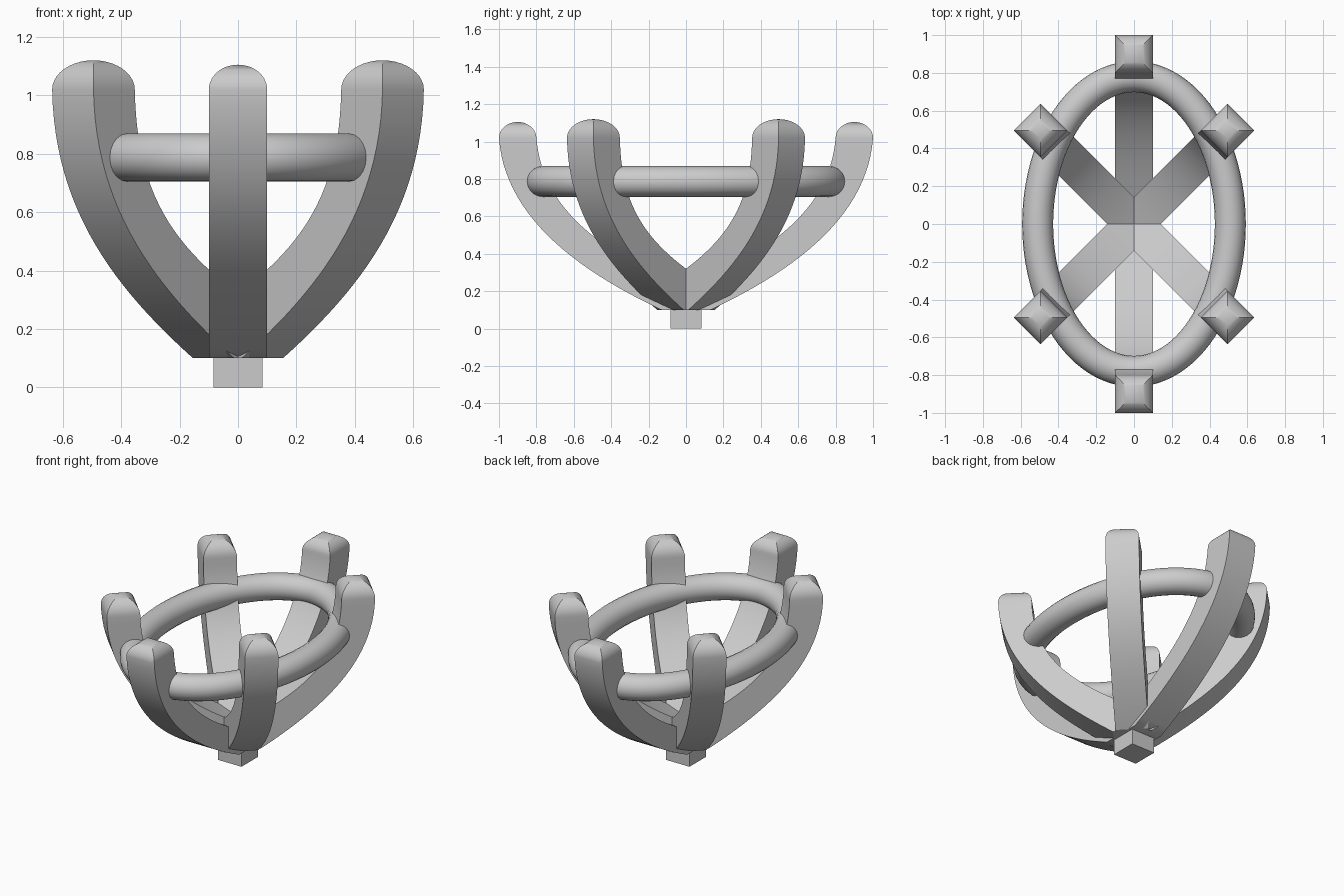
import bpy, bmesh
from math import pi, sin, cos, radians
from mathutils import Vector

if "Cube" in bpy.data.objects:
    bpy.data.objects.remove(bpy.data.objects["Cube"])

HALF = 0.1      # half width of a prong
TIP_Z = 1.02    # height where the rounded tips begin


def bezier(p, t):
    a, b, c, d = (Vector(q) for q in p)
    s = 1 - t
    return a * s**3 + b * 3 * s * s * t + c * 3 * s * t * t + d * t**3


def smooth(ob, angle=30):
    bpy.ops.object.select_all(action='DESELECT')
    ob.select_set(True)
    bpy.context.view_layer.objects.active = ob
    bpy.ops.object.shade_smooth_by_angle(angle=radians(angle))


def prong(name, inner, outer, tip_height, angle):
    """Square bar following an inner and outer (radius, z) curve, with a vaulted tip."""
    n, m = 24, 10
    # each station: inner radius, inner z, outer radius, outer z, half width
    st = [(inner[3][0], inner[3][1], 0, outer[3][1], HALF)]
    for i in range(n, -1, -1):
        a, b = bezier(inner, i / n), bezier(outer, i / n)
        st.append((a.x, a.y, b.x, b.y, HALF))
    for i in range(1, m + 1):
        w = HALF * cos(i / m * pi / 2)
        z = TIP_Z + tip_height * sin(i / m * pi / 2)
        c = (inner[0][0] + outer[0][0]) / 2
        st.append((c - w, z, c + w, z, w))
    bm = bmesh.new()
    rings = [[bm.verts.new(v) for v in ((ri, -w, zi), (ro, -w, zo), (ro, w, zo), (ri, w, zi))]
             for ri, zi, ro, zo, w in st]
    for a, b in zip(rings, rings[1:]):
        for k in range(4):
            j = (k + 1) % 4
            bm.faces.new((a[k], a[j], b[j], b[k]))
    bm.faces.new(rings[0][::-1])
    bmesh.ops.remove_doubles(bm, verts=bm.verts, dist=1e-5)
    bmesh.ops.recalc_face_normals(bm, faces=bm.faces)
    me = bpy.data.meshes.new(name)
    bm.to_mesh(me)
    bm.free()
    ob = bpy.data.objects.new(name, me)
    ob.rotation_euler.z = radians(angle)
    bpy.context.collection.objects.link(ob)
    smooth(ob)


# four corner prongs
for a in (45, 135, 225, 315):
    prong(f"corner_prong_{a}",
          [(0.6, TIP_Z), (0.59, 0.68), (0.44, 0.48), (0, 0.27)],
          [(0.8, TIP_Z), (0.79, 0.60), (0.48, 0.33), (0.118, 0.1)], 0.1, a)

# front and back prongs
for name, a in (("back_prong", 90), ("front_prong", 270)):
    prong(name,
          [(0.8, TIP_Z), (0.77, 0.68), (0.54, 0.46), (0, 0.2)],
          [(1.0, TIP_Z), (0.97, 0.62), (0.62, 0.33), (0.13, 0.1)], 0.085, a)

# oval gallery ring
cu = bpy.data.curves.new("oval_ring", 'CURVE')
cu.dimensions = '3D'
cu.bevel_depth = 0.082
cu.bevel_resolution = 8
sp = cu.splines.new('POLY')
N = 96
sp.points.add(N - 1)
for i, p in enumerate(sp.points):
    t = 2 * pi * i / N
    p.co = (0.51 * cos(t), 0.78 * sin(t), 0.787, 1)
sp.use_cyclic_u = True
ring = bpy.data.objects.new("oval_ring", cu)
bpy.context.collection.objects.link(ring)
bpy.ops.object.select_all(action='DESELECT')
ring.select_set(True)
bpy.context.view_layer.objects.active = ring
bpy.ops.object.convert(target='MESH')
smooth(bpy.context.object, 40)

# base peg
bpy.ops.mesh.primitive_cube_add(size=1, location=(0, 0, 0.08))
peg = bpy.context.object
peg.name = "base_peg"
peg.scale = (0.168, 0.168, 0.16)
